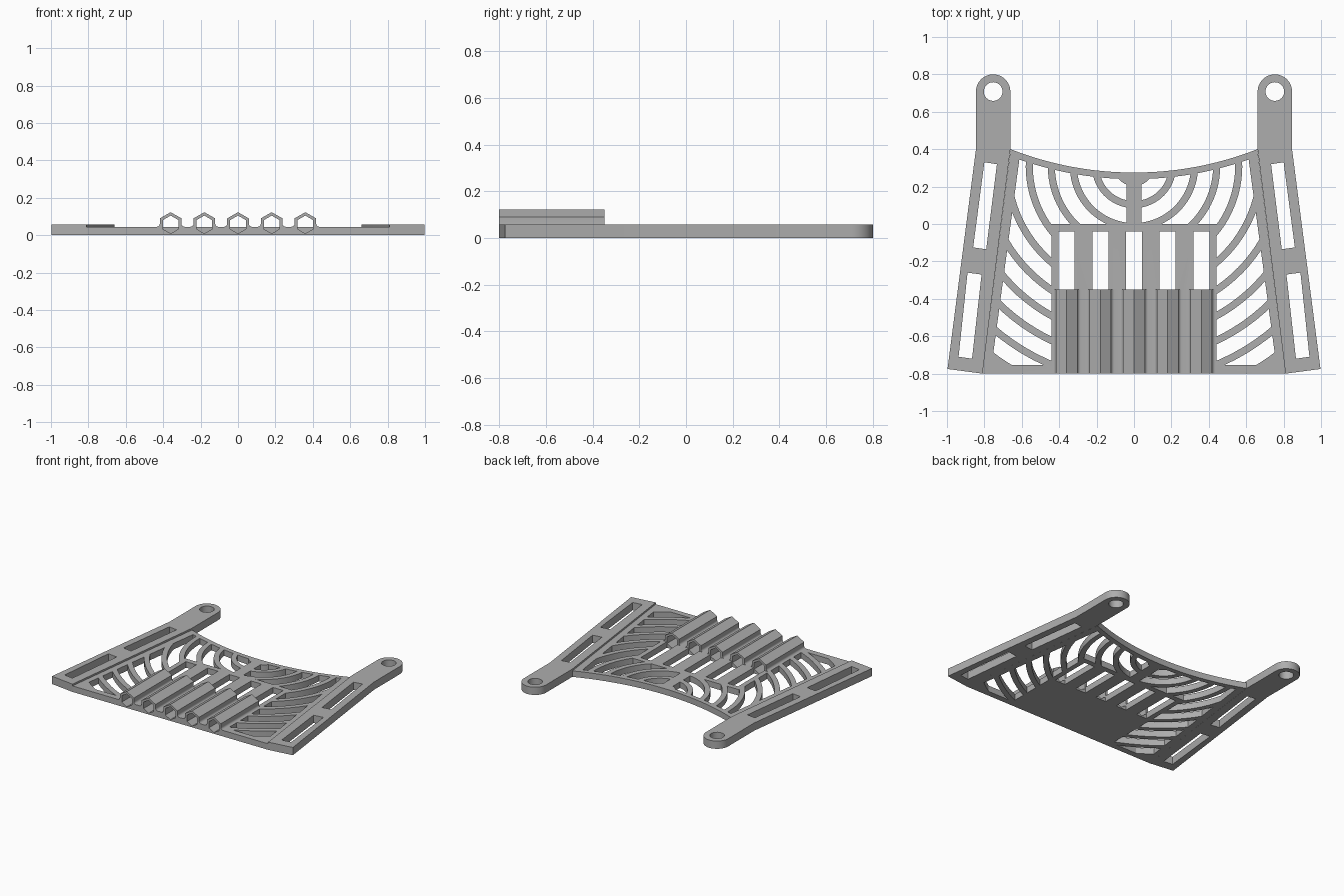
import bpy, bmesh
from math import sin, cos, pi, sqrt, radians

if "Cube" in bpy.data.objects:
    bpy.data.objects.remove(bpy.data.objects["Cube"])

PLATE_T, RAIL_T = 0.045, 0.058
FRONT, TUBE_END = -0.8, -0.35
TUBE_X = [i * 0.18 for i in range(-2, 3)]
TUBE_Z = 0.057

grey = bpy.data.materials.new("plain grey")
grey.use_nodes = True
colour = (0.42, 0.42, 0.42, 1)
grey.diffuse_color = colour
grey.node_tree.nodes["Principled BSDF"].inputs["Base Color"].default_value = colour


def arc(cx, cy, r, a0, a1, n):
    """Points along an arc, angles in degrees."""
    angles = [radians(a0 + (a1 - a0) * i / n) for i in range(n + 1)]
    return [(cx + r * cos(a), cy + r * sin(a)) for a in angles]


def flip(points):
    return [(-x, y) for x, y in points]


def prism(name, outlines, lo, hi, along_y=False):
    """Extrude closed outlines along z, or along y for x-z profiles."""
    bm = bmesh.new()
    for pts in outlines:
        verts = [bm.verts.new((x, lo, y) if along_y else (x, y, lo)) for x, y in pts]
        face = bm.faces.new(verts)
        new = bmesh.ops.extrude_face_region(bm, geom=[face])["geom"]
        shift = (0, hi - lo, 0) if along_y else (0, 0, hi - lo)
        bmesh.ops.translate(bm, vec=shift, verts=[g for g in new if isinstance(g, bmesh.types.BMVert)])
    bmesh.ops.recalc_face_normals(bm, faces=bm.faces)
    mesh = bpy.data.meshes.new(name)
    bm.to_mesh(mesh)
    bm.free()
    mesh.materials.append(grey)
    obj = bpy.data.objects.new(name, mesh)
    bpy.context.collection.objects.link(obj)
    return obj


def combine(obj, tool, operation):
    """Apply a boolean and remove the tool object."""
    mod = obj.modifiers.new(operation.lower(), "BOOLEAN")
    mod.operation, mod.solver, mod.object = operation, "EXACT", tool
    bpy.context.view_layer.objects.active = obj
    bpy.ops.object.modifier_apply(modifier=mod.name)
    bpy.data.objects.remove(tool)


def back_curve(r, x, n=24):
    """Concave rear edge, from +x to -x."""
    xs = [x - 2 * x * i / n for i in range(n + 1)]
    return [(p, 2.08 - sqrt(r * r - p * p)) for p in xs]


# Base plate with a curved rear edge
plate = prism("base_plate", [[(-0.81, FRONT), (0.81, FRONT)] + back_curve(1.805, 0.66)], 0, PLATE_T)

# Curved openings: concentric bands trimmed to the area inside the frame
top_edge = [p for p in back_curve(1.84, 0.613, 48) if p[0] > 0.05] + [(0.04, 0.24)]
field = [(0.04, 0), (0.44, 0), (0.44, -0.755), (0.761, -0.755)] + top_edge
bands = []
for k in range(-1, 9):
    inner = max(0.225 + 0.118 * k, 0.01)
    outer = 0.305 + 0.118 * k
    bands.append(arc(0, 0.31, outer, -95, 50, 40) + arc(0, 0.31, inner, 50, -95, 40))
for side in (lambda p: p, flip):
    openings = prism("openings", [side(b) for b in bands], -0.1, 0.1)
    combine(openings, prism("field", [side(field)], -0.05, 0.08), "INTERSECT")
    combine(plate, openings, "DIFFERENCE")

# Rectangular windows behind the tubes
windows = [[(x - 0.043, TUBE_END), (x + 0.043, TUBE_END), (x + 0.043, -0.04), (x - 0.043, -0.04)]
           for x in TUBE_X]
combine(plate, prism("windows", windows, -0.1, 0.1), "DIFFERENCE")

# Hexagonal tubes with small fillets where they meet the plate
half = [(0.075, 0.03)] + arc(0.075, PLATE_T + 0.017, 0.017, 270, 180, 6) + [(0.058, TUBE_Z + 0.033)]
profile = half + [(0, TUBE_Z + 0.066)] + flip(half)[::-1]
tubes = prism("tubes", [[(x + cx, z) for x, z in profile] for cx in TUBE_X], FRONT, TUBE_END, True)
combine(plate, tubes, "UNION")

# Hexagonal bores, sunk partly into the plate
bores = [arc(cx, TUBE_Z, 0.048, 90, 390, 5) for cx in TUBE_X]
combine(plate, prism("bores", bores, FRONT - 0.1, TUBE_END + 0.005, True), "DIFFERENCE")

# Side rails with a round lug, a bolt hole and two slots each
rail = [(0.81, FRONT), (0.997, -0.775), (0.845, 0.4)] + arc(0.753, 0.708, 0.092, 0, 180, 24) + [(0.661, 0.4)]
rail_cuts = [
    arc(0.753, 0.708, 0.05, 0, 345, 23),
    [(0.80, 0.33), (0.733, 0.32), (0.79, -0.135), (0.86, -0.125)],
    [(0.89, -0.26), (0.815, -0.27), (0.866, -0.72), (0.938, -0.71)],
]
parts = [plate]
for name, side in (("left_rail", lambda p: p), ("right_rail", flip)):
    obj = prism(name, [side(rail)], 0, RAIL_T)
    combine(obj, prism("rail_cuts", [side(c) for c in rail_cuts], -0.1, 0.1), "DIFFERENCE")
    parts.append(obj)

# Smooth the curved walls, keep edges sharp
bpy.ops.object.select_all(action="DESELECT")
for obj in parts:
    obj.select_set(True)
bpy.context.view_layer.objects.active = plate
bpy.ops.object.shade_smooth_by_angle(angle=radians(25))
